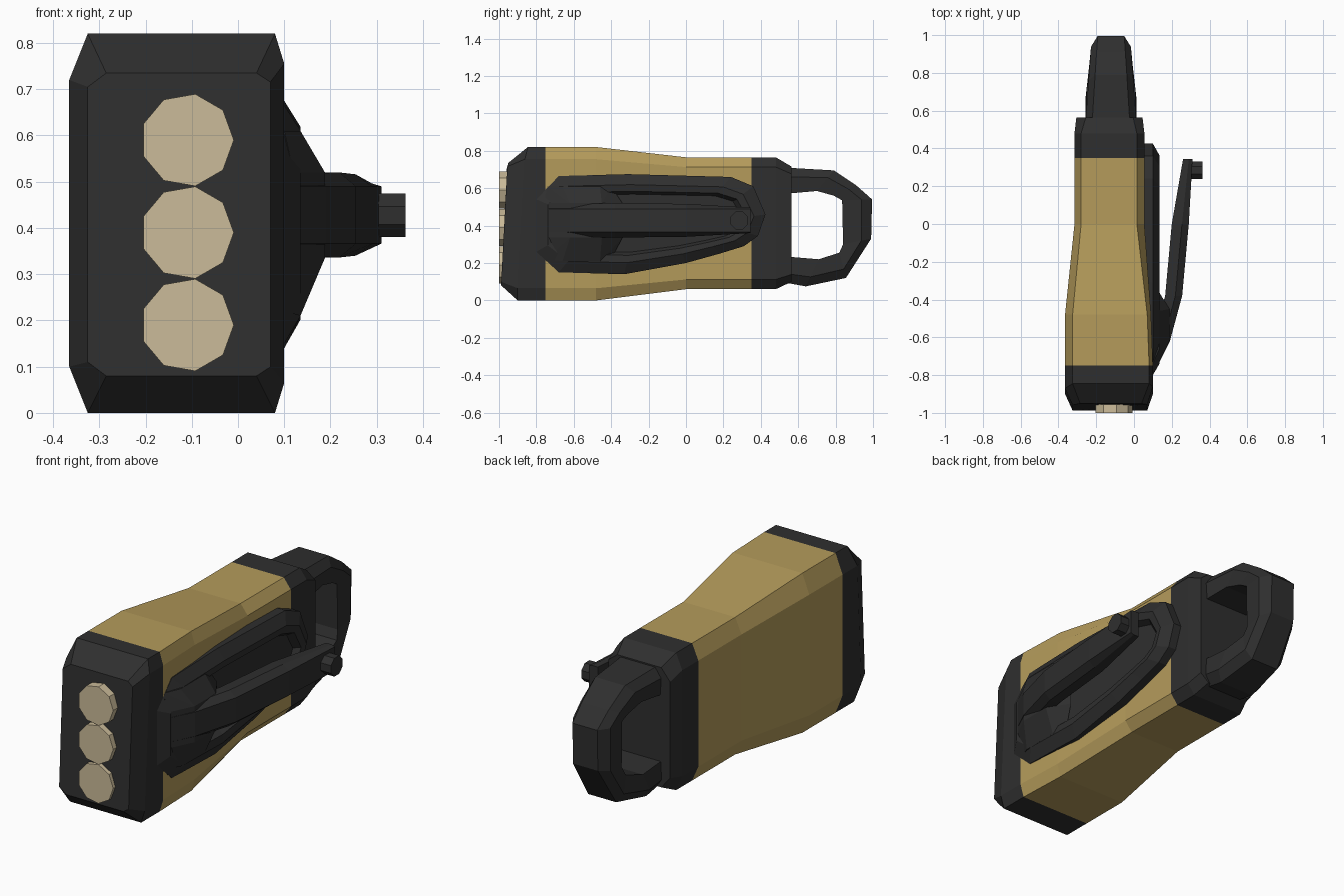
import bpy, bmesh, math
from mathutils import Vector

if "Cube" in bpy.data.objects:
    bpy.data.objects.remove(bpy.data.objects["Cube"])


def material(name, rgb):
    m = bpy.data.materials.new(name)
    m.diffuse_color = (*rgb, 1)
    m.use_nodes = True
    m.node_tree.nodes["Principled BSDF"].inputs["Base Color"].default_value = m.diffuse_color
    return m


BLACK = material("black rubber", (0.028, 0.028, 0.028))
GOLD = material("mustard yellow", (0.46, 0.33, 0.105))
CREAM = material("cream lens", (0.60, 0.50, 0.32))


def finish(name, bm, *mats):
    bmesh.ops.recalc_face_normals(bm, faces=bm.faces)
    me = bpy.data.meshes.new(name)
    bm.to_mesh(me)
    bm.free()
    for m in mats:
        me.materials.append(m)
    ob = bpy.data.objects.new(name, me)
    bpy.context.collection.objects.link(ob)
    return ob


def loft(rings, caps=True):
    """Skin a list of closed point rings."""
    bm = bmesh.new()
    vs = [[bm.verts.new(p) for p in r] for r in rings]
    n = len(vs[0])
    for a, b in zip(vs, vs[1:]):
        for i in range(n):
            j = (i + 1) % n
            bm.faces.new((a[i], a[j], b[j], b[i]))
    if caps:
        bm.faces.new(vs[0])
        bm.faces.new(vs[-1])
    return bm


def hull(name, pts, mat):
    bm = bmesh.new()
    vs = [bm.verts.new(p) for p in pts]
    res = bmesh.ops.convex_hull(bm, input=vs)
    junk = {g for g in res["geom_interior"] + res["geom_unused"] if isinstance(g, bmesh.types.BMVert)}
    bmesh.ops.delete(bm, geom=list(junk), context='VERTS')
    return finish(name, bm, mat)


def section(y, x0, x1, z0, z1, cl, cr, cz, lean=0.0):
    """Chamfered rectangle across y; lean tips the upper part backwards."""
    pts = [(x0 + cl, z0), (x1 - cr, z0), (x1, z0 + cz * .65), (x1, z1 - cz * .65),
           (x1 - cr, z1), (x0 + cl, z1), (x0, z1 - cz), (x0, z0 + cz)]
    return [(x, y + lean * max(0, z - 0.6), z) for x, z in pts]


# Main body: front cap, tapered gold grip, rear cap
body = loft([
    section(-0.988, -0.325, 0.07, 0.08, 0.735, 0.04, 0.03, 0.03, 0.28),
    section(-0.90, -0.365, 0.10, 0.0, 0.82, 0.04, 0.02, 0.10, 0.25),
    section(-0.75, -0.365, 0.10, 0.0, 0.82, 0.04, 0.02, 0.10),
    section(-0.48, -0.365, 0.09, 0.0, 0.82, 0.04, 0.02, 0.10),
    section(0.0, -0.315, 0.055, 0.06, 0.765, 0.035, 0.04, 0.08),
    section(0.35, -0.315, 0.055, 0.06, 0.765, 0.035, 0.04, 0.08),
    section(0.48, -0.315, 0.055, 0.06, 0.765, 0.035, 0.04, 0.08),
    section(0.565, -0.305, 0.045, 0.10, 0.715, 0.05, 0.05, 0.06)])
for f in body.faces:
    f.material_index = int(-0.74 < f.calc_center_median().y < 0.34)
finish("body", body, BLACK, GOLD)

# Three lamps on the front
for k, z in enumerate((0.19, 0.39, 0.59)):
    ring = [(-0.11 + 0.101 * math.cos(a), z + 0.101 * math.sin(a))
            for a in (math.tau * i / 9 for i in range(9))]
    finish(f"lamp_{k + 1}", loft([[(x, y, w) for x, w in ring] for y in (-1.0, -0.93)]), CREAM)

# Rear carry loop: section swept along outer / inner outline pairs
outer = [(0.53, 0.71), (0.79, 0.695), (0.91, 0.615), (0.995, 0.54), (0.99, 0.33),
         (0.855, 0.12), (0.64, 0.075), (0.53, 0.095)]
inner = [(0.53, 0.57), (0.70, 0.585), (0.79, 0.56), (0.835, 0.535), (0.84, 0.30),
         (0.82, 0.255), (0.71, 0.22), (0.53, 0.235)]
rings = []
for o, i in zip(outer, inner):
    o, i = Vector(o), Vector(i)
    m = o.lerp(i, 0.35)
    h = 0.135 - 0.03 * (o.y > 0 and o.x > 0.75) * (o.x - 0.55) / 0.45
    c = -0.122
    prof = [(c - h + .035, o), (c + h - .035, o), (c + h, m), (c + h - .005, i),
            (c - h + .005, i), (c - h, m)]
    rings.append([(x, p.x, p.y) for x, p in prof])
finish("carry_loop", loft(rings), BLACK)

# Raised side plate with a sunken middle
outline = [(-0.80, 0.54), (-0.68, 0.665), (-0.31, 0.675), (0.24, 0.66), (0.36, 0.61), (0.425, 0.46),
           (0.385, 0.345), (0.31, 0.29), (0.18, 0.25), (0.0, 0.20), (-0.33, 0.14), (-0.68, 0.15), (-0.80, 0.26)]


def inset(x, sy, sz):
    return [(x, -0.19 + (y + 0.19) * sy, 0.42 + (z - 0.42) * sz) for y, z in outline]


finish("side_plate", loft([inset(0.03, 1, 1), inset(0.10, 1, 1), inset(0.135, 0.9, 0.78),
                           inset(0.13, 0.84, 0.64), inset(0.10, 0.80, 0.58)]), BLACK)

# Wedge that carries the clip
hull("clip_mount", [(0.10, y, z) for y in (-0.74, -0.40) for z in (0.22, 0.61)]
     + [(0.135, y, z) for y in (-0.66, -0.46) for z in (0.21, 0.61)]
     + [(0.188, y, z) for y in (-0.62, -0.45) for z in (0.335, 0.52)]
     + [(0.12, y, z) for y in (-0.76, -0.34) for z in (0.335, 0.52)], BLACK)

# Clip arm: (y, inner x, outer x, half width)
arm = []
for y, xi, xo, w in [(-0.74, 0.08, 0.13, 0.08), (-0.62, 0.10, 0.19, 0.09), (-0.38, 0.165, 0.255, 0.092),
                     (0.0, 0.20, 0.29, 0.088), (0.345, 0.26, 0.31, 0.068)]:
    xm, zc = xi + (xo - xi) * 0.6, 0.428
    arm.append([(xi, y, zc - w), (xm, y, zc - w), (xo, y, zc - 0.062),
                (xo, y, zc + 0.062), (xm, y, zc + w), (xi, y, zc + w)])
finish("clip_arm", loft(arm), BLACK)

# Knob at the clip tip
knob = [(0.285 + 0.051 * math.cos(a), 0.427 + 0.051 * math.sin(a))
        for a in (math.tau * (i + 0.5) / 8 for i in range(8))]
finish("clip_knob", loft([[(x, y, z) for y, z in knob] for x in (0.27, 0.362)]), BLACK)
